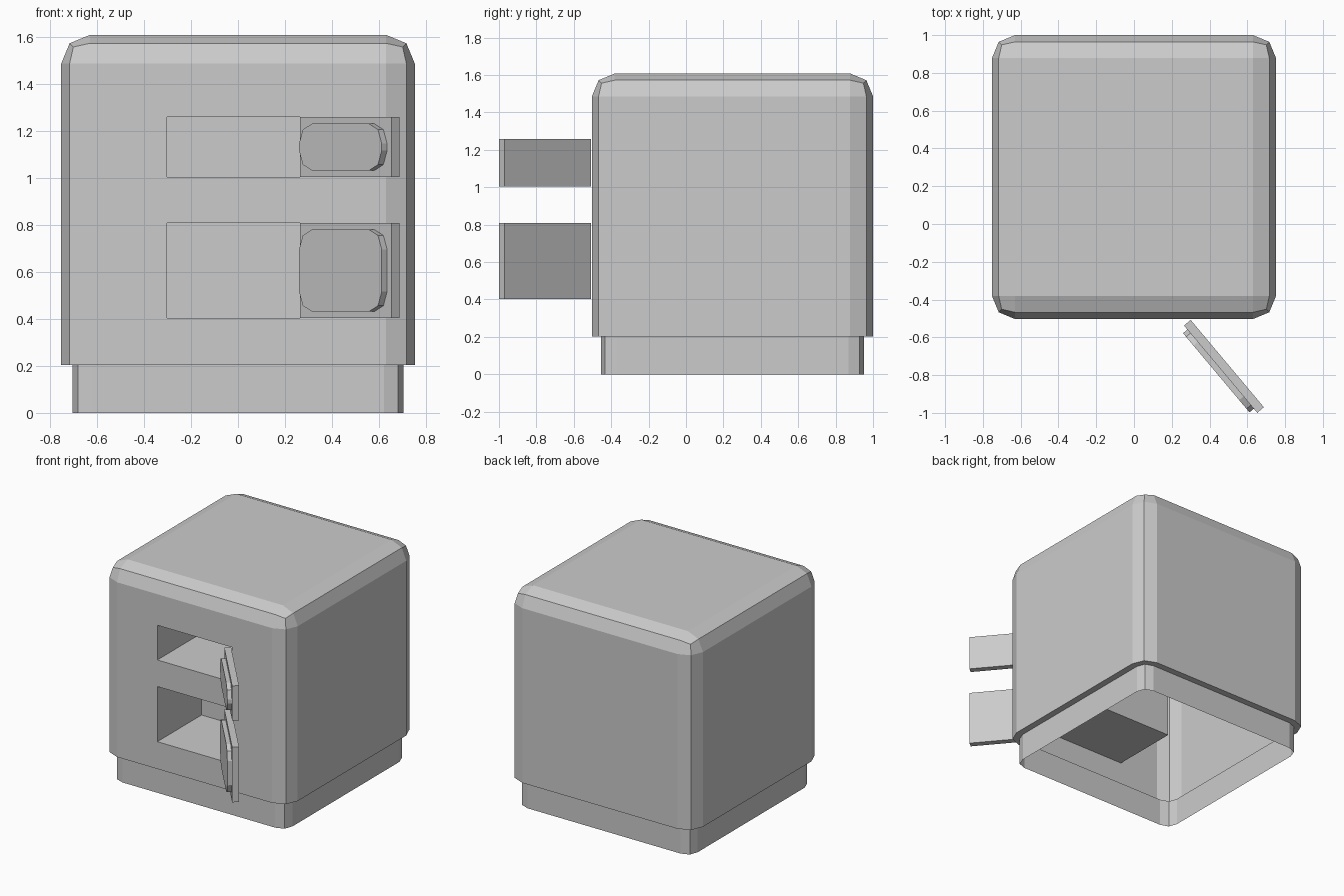
import bpy, bmesh
from math import radians
from mathutils import Vector, Matrix

if "Cube" in bpy.data.objects:
    bpy.data.objects.remove(bpy.data.objects["Cube"])


def box(bm, lo, hi):
    lo, hi = Vector(lo), Vector(hi)
    mat = Matrix.Translation((lo + hi) / 2) @ Matrix.Diagonal((*(hi - lo), 1))
    bmesh.ops.create_cube(bm, size=1, matrix=mat)


def round_edges(bm, test, radius):
    edges = [e for e in bm.edges if test(e.verts[0].co, e.verts[1].co)]
    bmesh.ops.bevel(bm, geom=edges, offset=radius, segments=2, profile=0.5, affect='EDGES')


def finish(bm, name):
    mesh = bpy.data.meshes.new(name)
    bm.to_mesh(mesh)
    bm.free()
    ob = bpy.data.objects.new(name, mesh)
    bpy.context.collection.objects.link(ob)
    return ob


HALF, FRONT, TOP, SKIRT = 0.752, -0.503, 1.608, 0.203
OPENINGS = {"upper": (1.003, 1.258), "lower": (0.403, 0.808)}
HALF_OPEN = 0.303

# Cabinet: vertical and top edges rounded, recessed skirt below
bm = bmesh.new()
box(bm, (-HALF, FRONT, SKIRT), (HALF, 1.0, TOP))
round_edges(bm, lambda a, b: max(a.z, b.z) > 1, 0.122)
bm.normal_update()
bottom = min(bm.faces, key=lambda f: f.calc_center_median().z)
bmesh.ops.inset_region(bm, faces=[bottom], thickness=0.05)
bottom = min(bm.faces, key=lambda f: (round(f.calc_center_median().z, 4), -f.calc_area()))
ext = bmesh.ops.extrude_face_region(bm, geom=[bottom])
for v in ext["geom"]:
    if isinstance(v, bmesh.types.BMVert):
        v.co.z = 0
if bottom.is_valid:
    bmesh.ops.delete(bm, geom=[bottom], context='FACES_ONLY')
bmesh.ops.recalc_face_normals(bm, faces=bm.faces)
cabinet = finish(bm, "cabinet_body")

# Two compartments cut into the front
bm = bmesh.new()
for z0, z1 in OPENINGS.values():
    box(bm, (-HALF_OPEN, FRONT - 0.2, z0), (HALF_OPEN, 0.01, z1))
cutter = finish(bm, "compartment_cutter")
cutter.hide_render = True
mod = cabinet.modifiers.new("compartments", 'BOOLEAN')
mod.operation, mod.solver, mod.object = 'DIFFERENCE', 'EXACT', cutter
deps = bpy.context.evaluated_depsgraph_get()
cabinet.data = bpy.data.meshes.new_from_object(cabinet.evaluated_get(deps))
cabinet.modifiers.clear()
bpy.data.objects.remove(cutter)

# Underside is open
bm = bmesh.new()
bm.from_mesh(cabinet.data)
under = [f for f in bm.faces if all(abs(v.co.z) < 1e-4 for v in f.verts)]
bmesh.ops.delete(bm, geom=under, context='FACES')
bm.to_mesh(cabinet.data)
bm.free()

# Open doors hinged at the right of each compartment, with raised inner panels
for name, (z0, z1) in OPENINGS.items():
    door, panel = bmesh.new(), bmesh.new()
    box(door, (0, -0.046, z0), (0.603, 0, z1))
    m = 0.028
    box(panel, (m, -0.076, z0 + m), (0.603 - m, -0.046, z1 - m))
    round_edges(panel, lambda a, b: abs(a.y - b.y) > 0.01, 0.085)
    for part, label in ((door, "door"), (panel, "door_panel")):
        ob = finish(part, f"{name}_{label}")
        ob.location = (0.300, -0.508, 0)
        ob.rotation_euler.z = radians(-50)
